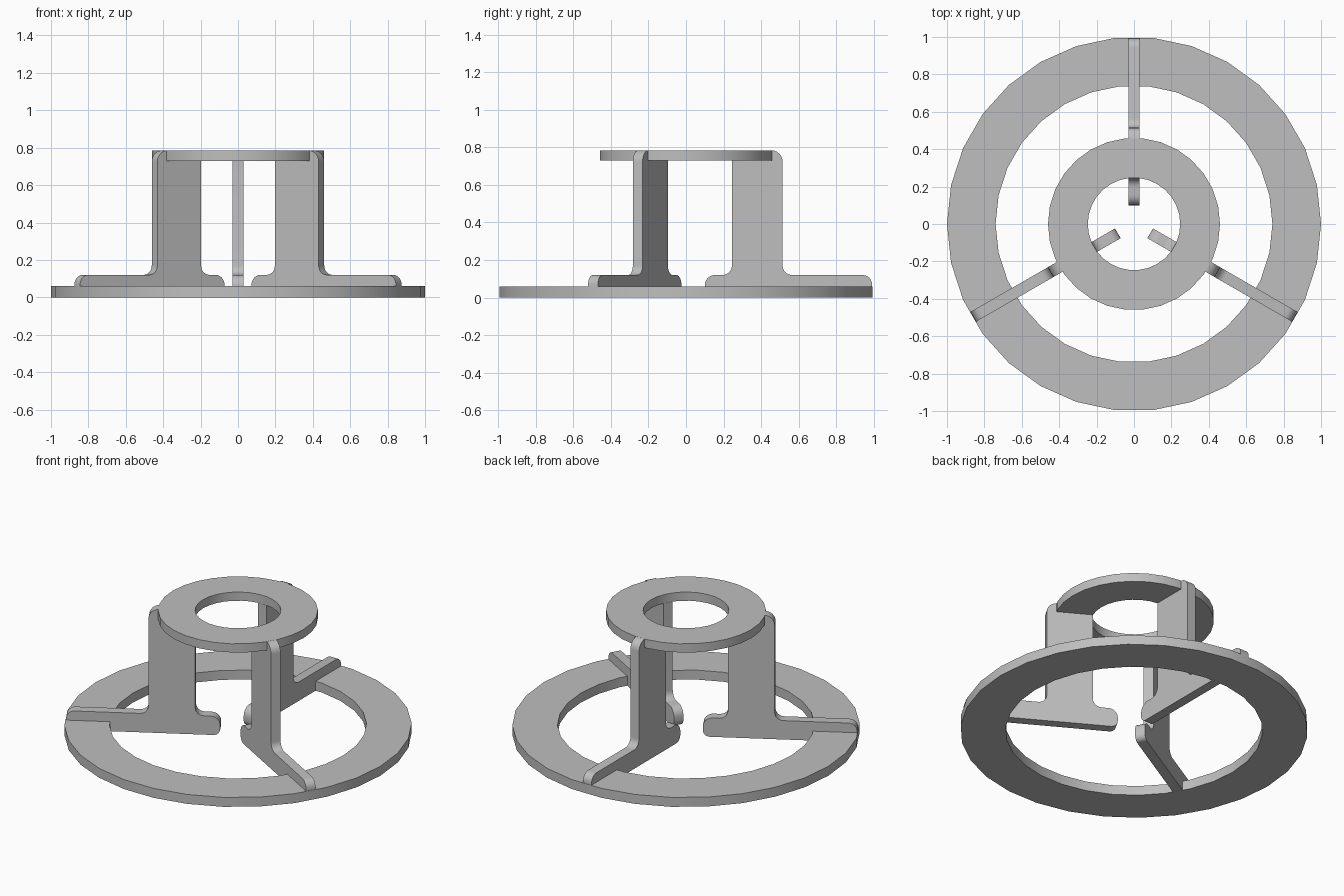
import bpy
import bmesh
from math import sin, cos, pi, radians

cube = bpy.data.objects.get("Cube")
if cube:
    bpy.data.objects.remove(cube, do_unlink=True)

grey = bpy.data.materials.new("plain grey")
grey.use_nodes = True
colour = (0.52, 0.52, 0.52, 1)
grey.diffuse_color = colour
grey.node_tree.nodes["Principled BSDF"].inputs["Base Color"].default_value = colour


def finish(bm, name):
    """Turn a bmesh into a named grey object with sharp edges kept."""
    bmesh.ops.recalc_face_normals(bm, faces=bm.faces)
    mesh = bpy.data.meshes.new(name)
    bm.to_mesh(mesh)
    bm.free()
    mesh.materials.append(grey)
    obj = bpy.data.objects.new(name, mesh)
    bpy.context.collection.objects.link(obj)
    bpy.ops.object.select_all(action="DESELECT")
    obj.select_set(True)
    bpy.context.view_layer.objects.active = obj
    bpy.ops.object.shade_smooth_by_angle(angle=radians(30))
    return obj


def ring(name, outer, inner, bottom, top, sides=30):
    """Flat ring with a rectangular section."""
    bm = bmesh.new()
    section = [(outer, bottom), (outer, top), (inner, top), (inner, bottom)]
    loops = []
    for i in range(sides):
        a = 2 * pi * i / sides
        loops.append([bm.verts.new((r * cos(a), r * sin(a), z)) for r, z in section])
    for i in range(sides):
        here, after = loops[i], loops[(i + 1) % sides]
        for j in range(4):
            k = (j + 1) % 4
            bm.faces.new((here[j], after[j], after[k], here[k]))
    return finish(bm, name)


def arc(r, z, radius, start, end, steps=6):
    """Points of a rounded corner about the centre (r, z)."""
    angles = [radians(start + (end - start) * i / steps) for i in range(steps + 1)]
    return [(r + radius * cos(a), z + radius * sin(a)) for a in angles]


def fin(name, angle, thickness=0.06):
    """Upright bracket: long foot, tall web, and notches for both rings."""
    profile = (
        [(0.735, 0), (0.735, 0.03), (0.992, 0.03)]
        + arc(0.942, 0.07, 0.05, 0, 90)         # outer toe
        + arc(0.565, 0.17, 0.05, 270, 180)      # outer fillet
        + arc(0.455, 0.725, 0.06, 0, 90)        # outer shoulder
        + [(0.455, 0.75), (0.3, 0.75), (0.245, 0.73)]
        + arc(0.195, 0.17, 0.05, 360, 270)      # inner fillet
        + arc(0.155, 0.065, 0.055, 90, 180)     # inner toe
        + arc(0.14, 0.04, 0.04, 180, 270)
    )
    c, s = cos(angle), sin(angle)
    bm = bmesh.new()
    sides = []
    for t in (-thickness / 2, thickness / 2):
        sides.append([bm.verts.new((r * c - t * s, r * s + t * c, z)) for r, z in profile])
        bm.faces.new(sides[-1])
    for i in range(len(profile)):
        k = (i + 1) % len(profile)
        bm.faces.new((sides[0][i], sides[0][k], sides[1][k], sides[1][i]))
    return finish(bm, name)


# Rings
ring("base_ring", 1.0, 0.74, 0, 0.06)
ring("top_ring", 0.46, 0.247, 0.73, 0.785)

# Three brackets joining the rings
for label, degrees in (("back", 90), ("right", 210), ("left", 330)):
    fin(label + "_bracket", radians(degrees))
